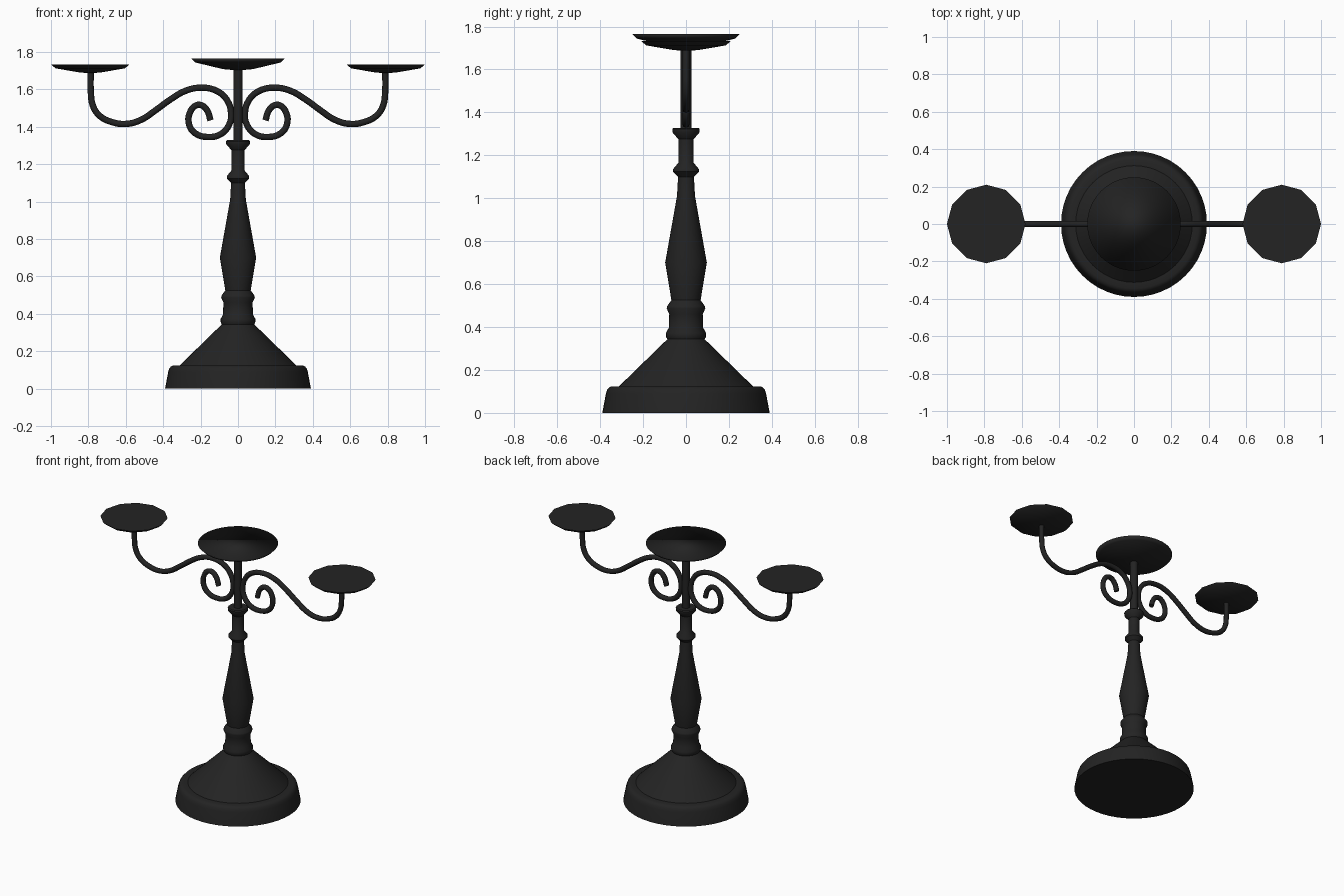
import bpy, bmesh, math

if "Cube" in bpy.data.objects:
    bpy.data.objects.remove(bpy.data.objects["Cube"])

iron = bpy.data.materials.new("black_iron")
iron.diffuse_color = (0.017, 0.017, 0.017, 1)
iron.use_nodes = True
iron.node_tree.nodes["Principled BSDF"].inputs["Base Color"].default_value = iron.diffuse_color


def lathe(name, profile, sides, x=0.0, angle=40):
    """Turn a (radius, height) profile around a vertical axis, capped at both ends."""
    bm = bmesh.new()
    rings = []
    for r, z in profile:
        rings.append([bm.verts.new((x + r * math.cos(2 * math.pi * i / sides),
                                    r * math.sin(2 * math.pi * i / sides), z))
                      for i in range(sides)])
    for a, b in zip(rings, rings[1:]):
        for i in range(sides):
            j = (i + 1) % sides
            bm.faces.new((a[i], a[j], b[j], b[i]))
    bm.faces.new(rings[0][::-1])
    bm.faces.new(rings[-1])
    mesh = bpy.data.meshes.new(name)
    bm.to_mesh(mesh)
    bm.free()
    obj = bpy.data.objects.new(name, mesh)
    bpy.context.collection.objects.link(obj)
    mesh.materials.append(iron)
    bpy.ops.object.select_all(action='DESELECT')
    obj.select_set(True)
    bpy.context.view_layer.objects.active = obj
    bpy.ops.object.shade_smooth_by_angle(angle=math.radians(angle))
    return obj


def scroll_arm(name, path, side):
    """Round iron bar bent along a path in the xz plane."""
    curve = bpy.data.curves.new(name, 'CURVE')
    curve.dimensions = '3D'
    curve.bevel_depth = 0.017
    curve.bevel_resolution = 2
    curve.resolution_u = 4
    curve.use_fill_caps = True
    spline = curve.splines.new('BEZIER')
    spline.bezier_points.add(len(path) - 1)
    for p, (x, z) in zip(spline.bezier_points, path):
        p.co = (side * x, 0, z)
        p.handle_left_type = p.handle_right_type = 'AUTO'
    curve.materials.append(iron)
    obj = bpy.data.objects.new(name, curve)
    bpy.context.collection.objects.link(obj)


# Foot with rounded shoulder and cone
lathe("foot", [(0.39, 0), (0.373, 0.09), (0.367, 0.108), (0.358, 0.119), (0.345, 0.124),
               (0.312, 0.124), (0.085, 0.345)], 48)

# Turned stem with rings, vase and collar
lathe("stem", [(0.085, 0.34), (0.092, 0.352), (0.093, 0.372), (0.08, 0.397), (0.078, 0.46),
               (0.09, 0.487), (0.088, 0.497), (0.068, 0.525), (0.097, 0.70), (0.042, 1.01),
               (0.037, 1.10), (0.06, 1.124), (0.06, 1.136), (0.036, 1.165), (0.036, 1.275),
               (0.063, 1.307), (0.064, 1.322), (0.058, 1.328)], 32)

# Upper rod and centre dish
lathe("centre_rod", [(0.025, 1.32), (0.025, 1.73)], 16)
lathe("centre_dish", [(0.025, 1.703), (0.08, 1.708), (0.23, 1.744), (0.25, 1.765)], 48, angle=180)

# Scrolled arms and their twelve-sided dishes
arm_path = [(0.787, 1.705), (0.787, 1.59), (0.775, 1.51), (0.738, 1.457), (0.674, 1.425),
            (0.60, 1.415), (0.52, 1.436), (0.438, 1.49), (0.358, 1.548), (0.278, 1.593),
            (0.187, 1.609), (0.107, 1.588), (0.059, 1.543), (0.037, 1.473), (0.048, 1.41),
            (0.091, 1.361), (0.16, 1.345), (0.23, 1.366), (0.262, 1.414), (0.258, 1.473),
            (0.23, 1.511), (0.198, 1.516), (0.165, 1.487), (0.147, 1.434)]
dish = [(0.03, 1.688), (0.06, 1.691), (0.185, 1.712), (0.21, 1.733)]
for label, side in (("left", -1), ("right", 1)):
    scroll_arm(label + "_arm", arm_path, side)
    lathe(label + "_dish", dish, 12, x=0.79 * side)
